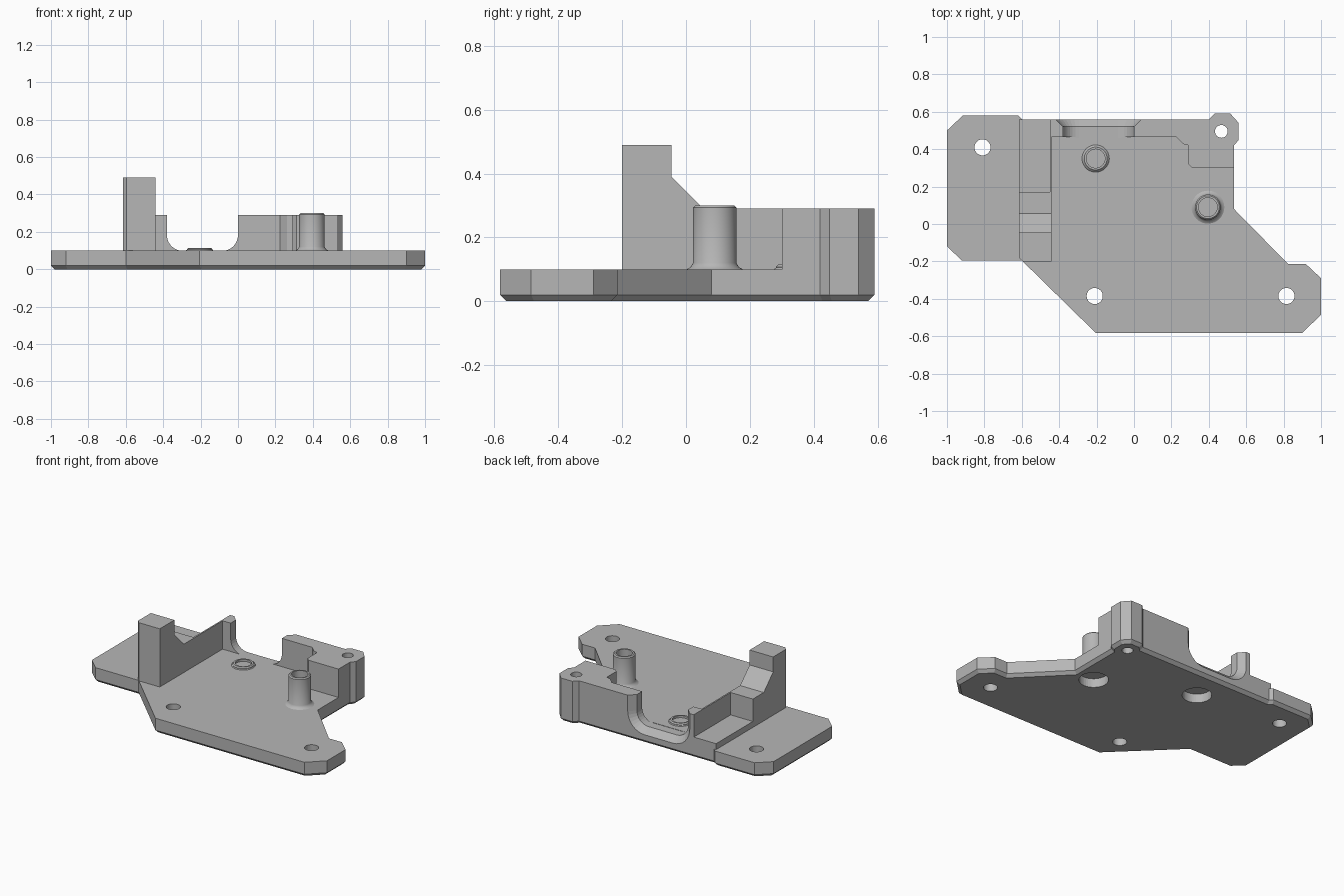
import bpy, bmesh, math
from mathutils import Vector

old = bpy.data.objects.get("Cube")
if old:
    bpy.data.objects.remove(old, do_unlink=True)

grey = bpy.data.materials.new("plain grey")
grey.use_nodes = True
colour = (0.47, 0.47, 0.47, 1)
grey.diffuse_color = colour
grey.node_tree.nodes["Principled BSDF"].inputs["Base Color"].default_value = colour


def finish(name, bm):
    bmesh.ops.recalc_face_normals(bm, faces=bm.faces)
    mesh = bpy.data.meshes.new(name)
    bm.to_mesh(mesh)
    bm.free()
    mesh.materials.append(grey)
    ob = bpy.data.objects.new(name, mesh)
    bpy.context.collection.objects.link(ob)
    return ob


def loft(name, rings, edge_test=None, bevel=0.02):
    """Skin closed rings of equal length, cap both ends, bevel chosen edges."""
    bm = bmesh.new()
    rows = [[bm.verts.new(p) for p in ring] for ring in rings]
    n = len(rows[0])
    for a, b in zip(rows, rows[1:]):
        for i in range(n):
            j = (i + 1) % n
            bm.faces.new((a[i], a[j], b[j], b[i]))
    bm.faces.new(rows[0])
    bm.faces.new(rows[-1])
    bmesh.ops.recalc_face_normals(bm, faces=bm.faces)
    if edge_test:
        edges = [e for e in bm.edges if all(edge_test(v.co) for v in e.verts)]
        bmesh.ops.bevel(bm, geom=edges, offset=bevel, segments=1, affect='EDGES')
    return finish(name, bm)


def prism(name, outline, z0, z1, **kw):
    return loft(name, [[(x, y, z) for x, y in outline] for z in (z0, z1)], **kw)


def box(name, x0, x1, y0, y1, z0, z1):
    return prism(name, [(x0, y0), (x1, y0), (x1, y1), (x0, y1)], z0, z1)


def disc(x, y, r, z0, z1):
    ring = [(x + r * math.cos(math.tau * i / 40), y + r * math.sin(math.tau * i / 40))
            for i in range(40)]
    return prism("hole_cutter", ring, z0, z1)


def cut(cutter, *targets):
    """Subtract the cutter from each target, then discard it."""
    cutter.hide_render = True
    for ob in targets:
        mod = ob.modifiers.new("cut", 'BOOLEAN')
        mod.operation = 'DIFFERENCE'
        mod.solver = 'EXACT'
        mod.object = cutter
        bpy.context.view_layer.objects.active = ob
        bpy.ops.object.modifier_apply(modifier=mod.name)
    bpy.data.objects.remove(cutter, do_unlink=True)


def lathe(name, x, y, profile):
    bm = bmesh.new()
    verts = [bm.verts.new((r, 0, z)) for r, z in profile]
    edges = [bm.edges.new(pair) for pair in zip(verts, verts[1:])]
    bmesh.ops.spin(bm, geom=verts + edges, axis=(0, 0, 1), cent=(0, 0, 0),
                   angle=math.tau, steps=40)
    bmesh.ops.remove_doubles(bm, verts=bm.verts, dist=0.0005)
    bmesh.ops.translate(bm, verts=bm.verts, vec=Vector((x, y, 0)))
    ob = finish(name, bm)
    bpy.ops.object.select_all(action='DESELECT')
    ob.select_set(True)
    bpy.context.view_layer.objects.active = ob
    bpy.ops.object.shade_smooth_by_angle(angle=math.radians(35))
    return ob


TOP, RIM = 0.1, 0.29

# Corner lug outline shared by the plate and the right block
lug = [(0.535, 0.42), (0.56, 0.45), (0.56, 0.54), (0.515, 0.59), (0.43, 0.59), (0.4, 0.56)]

# Base plate with a chamfered underside
plate = prism("base_plate", [
    (-1, -0.12), (-0.92, -0.195), (-0.6, -0.195), (-0.205, -0.582), (0.9, -0.582),
    (1, -0.485), (1, -0.29), (0.92, -0.215), (0.825, -0.215), (0.535, 0.08)] + lug + [
    (-0.6, 0.56), (-0.62, 0.58), (-0.915, 0.58), (-1, 0.5)], 0, TOP,
    edge_test=lambda p: p.z < 0.001)

# Side wall with a tall post, a ramp and an open ledge behind
profile = [(-0.2, TOP), (-0.2, 0.49), (-0.045, 0.49), (-0.045, 0.39), (0.055, RIM),
           (0.56, RIM), (0.56, TOP)]
side_wall = loft("side_wall", [[(x, y, z) for y, z in profile] for x in (-0.615, -0.44)],
                 edge_test=lambda p: p.x < -0.6 and p.y < -0.19)
cut(box("ledge_cutter", -0.7, -0.45, 0.17, 0.6, 0.14, 0.4), side_wall)

# Back wall stub beside the side wall, and the stepped block on the other side
back_wall = box("back_wall", -0.44, 0.1, 0.465, 0.56, TOP, RIM)
right_block = prism("right_block", [
    (0.1, 0.465), (0.225, 0.465), (0.262, 0.428), (0.292, 0.42), (0.292, 0.32),
    (0.312, 0.3), (0.535, 0.3)] + lug + [(0.1, 0.56)], TOP, RIM)


# Rounded cable slot that flares toward the back
def slot_ring(y, grow):
    ring = [(0.0 + grow, y, 0.5), (-0.38 - grow, y, 0.5)]
    r = 0.085 + grow
    for cx, start in ((-0.295, math.pi), (-0.085, 1.5 * math.pi)):
        for i in range(9):
            a = start + i * math.pi / 16
            ring.append((cx + r * math.cos(a), y, 0.183 + r * math.sin(a)))
    return ring


slot = loft("slot_cutter", [slot_ring(0.46, 0), slot_ring(0.52, 0), slot_ring(0.58, 0.06)])
cut(slot, back_wall, plate)

# Mounting holes
for x, y in ((-0.81, 0.41), (-0.21, -0.385), (0.815, -0.385)):
    cut(disc(x, y, 0.043, -0.1, 0.3), plate)
cut(disc(0.467, 0.495, 0.034, -0.1, 0.4), plate, right_block)

# Screw bosses with blind bores, and counterbores beneath them
bosses = [("low_boss", -0.205, 0.35, 0.115, 0.005), ("tall_boss", 0.395, 0.09, 0.3, 0.02)]
for name, x, y, top, flare in bosses:
    cut(disc(x, y, 0.09, -0.1, 0.06), plate)
    lathe(name, x, y, [
        (0.068 + flare, TOP), (0.071 + flare / 4, TOP + flare / 3), (0.068, TOP + flare),
        (0.068, top - 0.007), (0.061, top), (0.05, top), (0.05, TOP + 0.001), (0, TOP + 0.001)])
